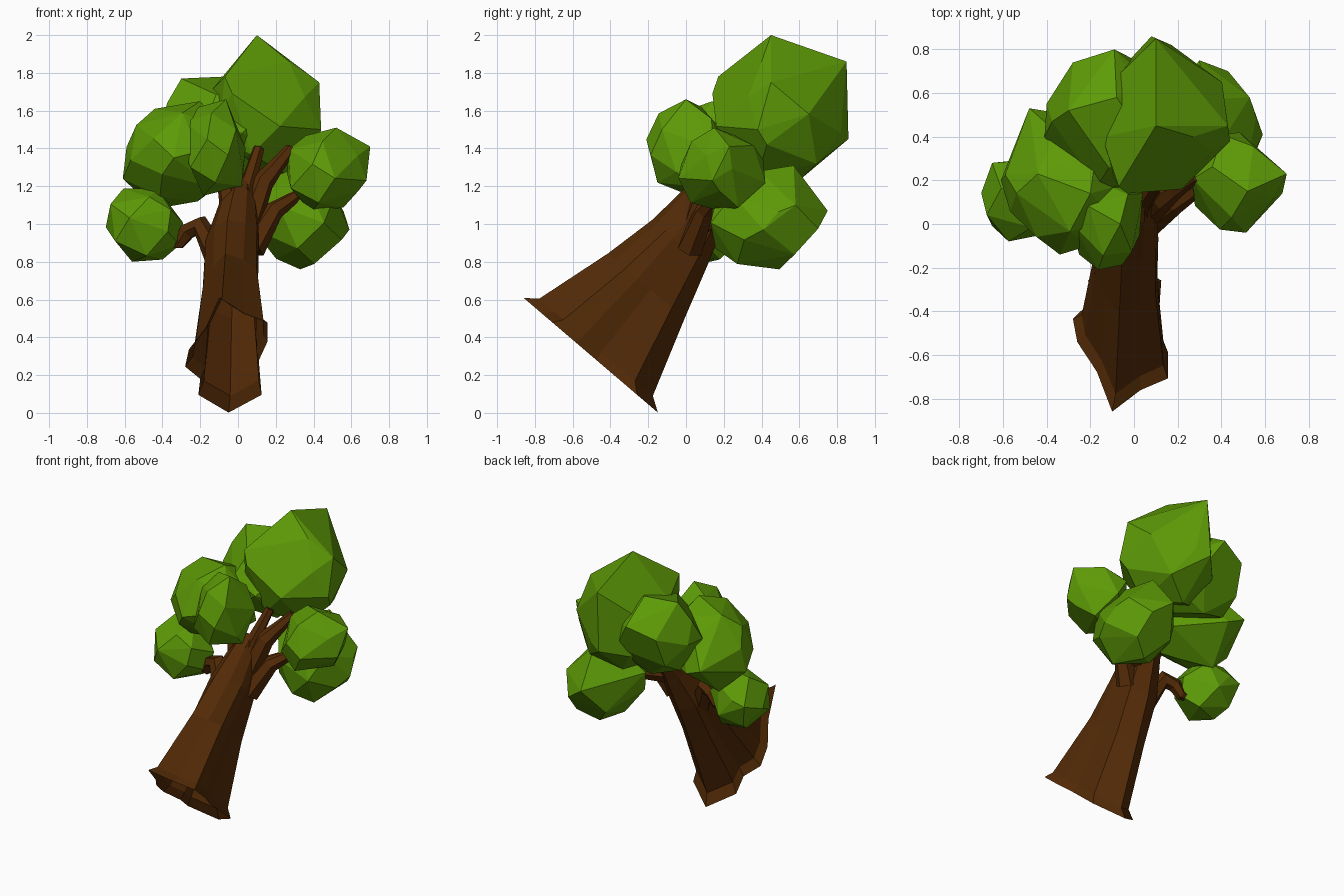
import bpy, bmesh, math, random
from mathutils import Matrix, Vector

old = bpy.data.objects.get("Cube")
if old:
    bpy.data.objects.remove(old, do_unlink=True)
random.seed(4)


def material(name, colour):
    m = bpy.data.materials.new(name)
    m.use_nodes = True
    m.diffuse_color = colour
    bsdf = next(n for n in m.node_tree.nodes if n.type == 'BSDF_PRINCIPLED')
    bsdf.inputs["Base Color"].default_value = colour
    bsdf.inputs["Roughness"].default_value = 0.9
    return m


leaf_green = material("leaf green", (0.11, 0.325, 0.002, 1))
bark_brown = material("bark brown", (0.088, 0.024, 0.002, 1))


def finish(bm, name, mat):
    mesh = bpy.data.meshes.new(name)
    bm.to_mesh(mesh)
    bm.free()
    mesh.materials.append(mat)
    ob = bpy.data.objects.new(name, mesh)
    bpy.context.collection.objects.link(ob)


# Trunk: lofted rings that blend from a lobed root outline to a round neck, open below
ROOTS = [(-.10, -.46), (.03, -.33), (.155, -.26), (.155, -.1), (.11, .05), (.125, .33),
         (-.05, .475), (-.21, .33), (-.2, .2), (-.28, .1), (-.26, -.04), (-.17, -.22)]


def trunk_ring(bm, height, cx, cy, rx, ry, lobed):
    ring = []
    for x, y in ROOTS:
        lobe = Vector(((x + .06) / .22, y / .46))
        p = lobe.normalized().lerp(lobe, lobed)
        ring.append(bm.verts.new((cx + rx * p.x, cy + ry * p.y, height)))
    return ring


bm = bmesh.new()
rings = [trunk_ring(bm, *r) for r in (
    (0, -.06, 0, .22, .46, 1),
    (.05, -.05, -.005, .19, .39, .95),
    (.47, -.04, -.01, .15, .265, .5),
    (.76, -.03, -.022, .145, .19, .25),
    (1.0, 0, -.05, .10, .14, .1),
    (1.1, .01, -.05, .08, .11, 0))]
for low, high in zip(rings, rings[1:]):
    for i in range(len(low)):
        j = (i + 1) % len(low)
        bm.faces.new((low[i], low[j], high[j], high[i]))
bm.faces.new(rings[-1])
lean = Matrix.Translation((0, -.51, .31)) @ Matrix.Rotation(math.radians(-40.5), 4, 'X')
bmesh.ops.transform(bm, matrix=lean, verts=bm.verts)
finish(bm, "trunk", bark_brown)


# Branches: tapered six-sided limbs along short paths
def branch(name, path, r0, r1):
    cu = bpy.data.curves.new(name, 'CURVE')
    cu.dimensions = '3D'
    cu.bevel_depth = 1
    cu.bevel_resolution = 1
    cu.use_fill_caps = True
    sp = cu.splines.new('POLY')
    sp.points.add(len(path) - 1)
    for i, (pt, p) in enumerate(zip(sp.points, path)):
        pt.co = (*p, 1)
        pt.radius = r0 + (r1 - r0) * i / (len(path) - 1)
    sp.use_smooth = False
    cu.materials.append(bark_brown)
    bpy.context.collection.objects.link(bpy.data.objects.new(name, cu))


branch("right_branch", [(-.1, -.02, .8), (-.2, .06, .99), (-.27, .09, .96),
                        (-.31, .1, .9), (-.38, .11, .9)], .07, .025)
branch("centre_branch", [(.03, 0, 1.05), (.05, .1, 1.2), (.11, .2, 1.4)], .06, .03)
branch("upper_left_branch", [(.05, .05, 1.0), (.13, .12, 1.22), (.19, .16, 1.29),
                             (.28, .22, 1.4)], .075, .03)
branch("lower_left_branch", [(.07, .02, .87), (.19, .1, 1.07), (.31, .17, 1.15)], .075, .03)
branch("back_branch", [(.05, .08, 1.0), (.18, .25, 1.05), (.3, .38, 1.05)], .06, .03)
branch("top_branch", [(-.04, .04, 1.1), (-.08, .08, 1.35), (-.1, .1, 1.52)], .06, .03)


# Foliage: faceted hulls, each fitted into a box, some with extra corner points
def foliage(name, low, high, count=22, corners=()):
    low, high = Vector(low), Vector(high)
    pts = []
    for i in range(count):
        z = 1 - 2 * (i + .5) / count
        a = i * 2.39996 + random.uniform(-.25, .25)
        r = math.sqrt(1 - z * z)
        pts.append(Vector((r * math.cos(a), r * math.sin(a), z)) * random.uniform(.93, 1.05))
    lo = [min(p[k] for p in pts) for k in range(3)]
    hi = [max(p[k] for p in pts) for k in range(3)]
    bm = bmesh.new()
    for p in pts:
        bm.verts.new([low[k] + (high[k] - low[k]) * (p[k] - lo[k]) / (hi[k] - lo[k])
                      for k in range(3)])
    for c in corners:
        bm.verts.new(c)
    bmesh.ops.convex_hull(bm, input=bm.verts)
    loose = [v for v in bm.verts if not v.link_faces]
    bmesh.ops.delete(bm, geom=loose, context='VERTS')
    bmesh.ops.dissolve_limit(bm, angle_limit=math.radians(6), verts=bm.verts, edges=bm.edges)
    bmesh.ops.recalc_face_normals(bm, faces=bm.faces)
    finish(bm, name, leaf_green)


foliage("crown_foliage", (-.2, .16, 1.22), (.42, .82, 1.82), 20,
        [(.1, .45, 2), (.1, .85, 1.86), (.08, .86, 1.45), (.43, .45, 1.75),
         (.44, .38, 1.5), (.27, .4, 1.86), (-.07, .17, 1.78), (-.03, .14, 1.69)])
foliage("crown_side_foliage", (-.4, .16, 1.23), (.2, .74, 1.74), 20,
        [(-.3, .52, 1.77), (-.08, .58, 1.78), (-.28, .74, 1.58), (-.09, .8, 1.65),
         (-.41, .4, 1.5)])
foliage("front_right_foliage", (-.59, -.1, 1.12), (-.02, .44, 1.62), 22,
        [(-.48, .53, 1.33), (-.36, .51, 1.28), (-.61, .2, 1.24), (-.54, .16, 1.48),
         (-.34, -.14, 1.35), (-.2, .14, 1.65), (-.44, .26, 1.08)])
foliage("front_foliage", (-.3, -.21, 1.15), (.03, .22, 1.66), 18,
        [(.04, .14, 1.4), (.02, .02, 1.2)])
foliage("small_right_foliage", (-.7, -.08, .8), (-.29, .3, 1.19), 18,
        [(-.65, .28, 1.03)])
foliage("left_foliage", (.26, -.04, 1.06), (.67, .42, 1.49), 18,
        [(.7, .23, 1.41), (.68, .14, 1.23), (.52, .15, 1.51)])
foliage("back_left_foliage", (.12, .13, .76), (.56, .7, 1.28), 20,
        [(.3, .75, 1.07), (.59, .41, .97), (.53, .58, 1.1), (.2, .46, 1.29),
         (.32, .57, 1.31), (.02, .42, 1.15), (.04, .4, 1.02)])
